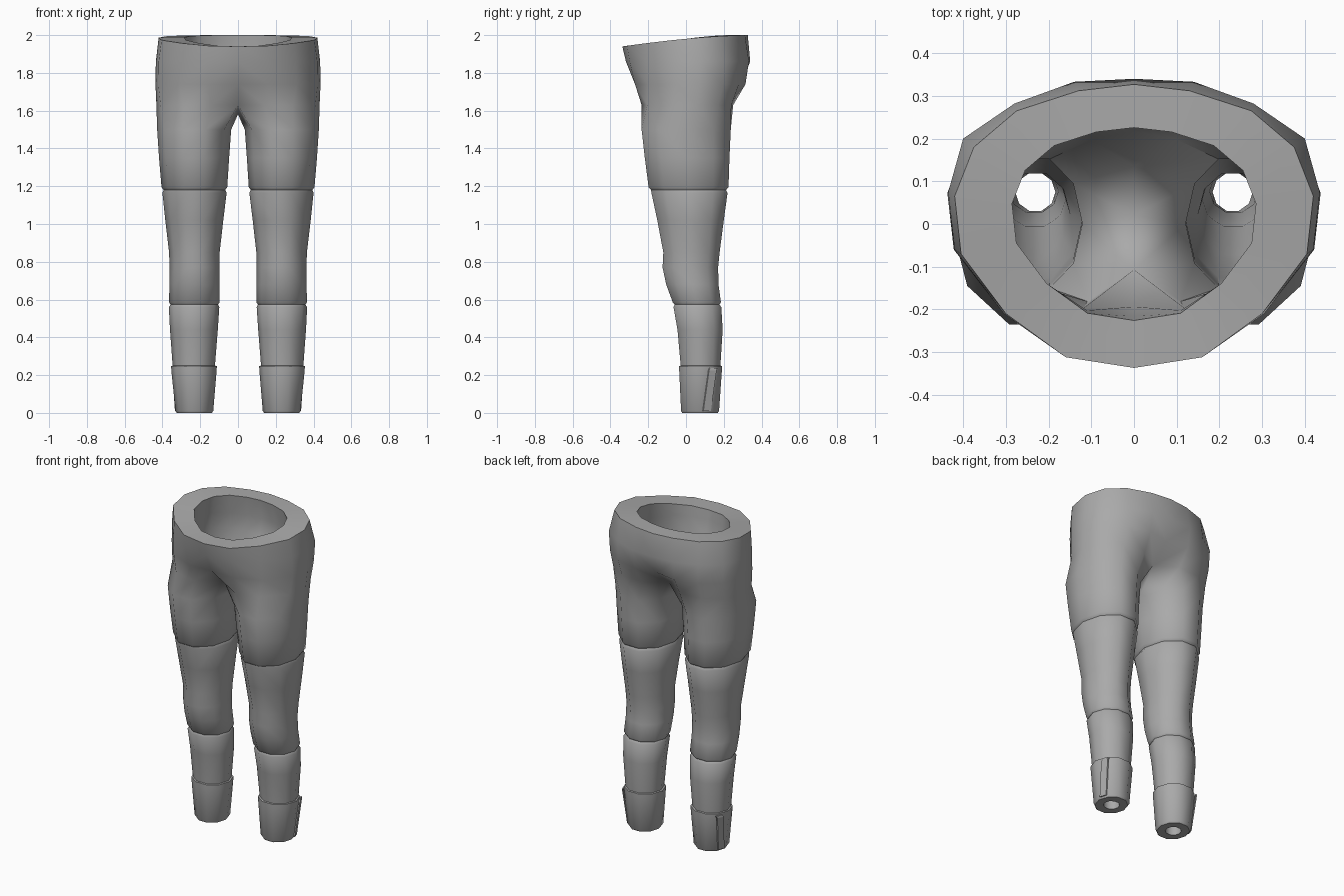
import bpy, bmesh, math

if "Cube" in bpy.data.objects:
    bpy.data.objects.remove(bpy.data.objects["Cube"])

grey = bpy.data.materials.new("mid grey")
grey.diffuse_color = (0.4, 0.4, 0.4, 1)
grey.use_nodes = True
grey.node_tree.nodes["Principled BSDF"].inputs["Base Color"].default_value = grey.diffuse_color


def leg_ring(z, x0, x1, y0, y1, t=0.0):
    """Ten-sided leg section; point 9 is innermost, point 4 outermost."""
    cx, cy = (x0 + x1) / 2, (y0 + y1) / 2
    rx, ry = (x1 - x0) / 2 - t, ((y1 - y0) / 2 - t) / 0.951
    return [(cx + rx * math.cos(math.radians(216 + 36 * k)),
             cy + ry * math.sin(math.radians(216 + 36 * k)), z) for k in range(10)]


def hip_ring(xy, z, s=1.0, cy=0.01):
    """Half hip section from front centre to back centre, z number or function of y."""
    return [(x * s, cy + (y - cy) * s, z(y) if callable(z) else z) for x, y in xy]


def skin(name, rings):
    """Joins a chain of rings with quads and mirrors it to the other side."""
    bm = bmesh.new()
    loops = [[bm.verts.new(p) for p in r] for r in rings]
    for a, b in zip(loops, loops[1:]):
        n = min(len(a), len(b))
        for k in range(10 if n == 10 else 8):
            j = (k + 1) % n
            bm.faces.new((a[k], b[k], b[j], a[j]))
    me = bpy.data.meshes.new(name)
    bm.to_mesh(me)
    bm.free()
    me.materials.append(grey)
    ob = bpy.data.objects.new(name, me)
    bpy.context.collection.objects.link(ob)
    mod = ob.modifiers.new("mirror", 'MIRROR')
    mod.use_axis[0] = True
    mod.merge_threshold = 0.001
    bpy.ops.object.select_all(action='DESELECT')
    ob.select_set(True)
    bpy.context.view_layer.objects.active = ob
    bpy.ops.object.shade_smooth_by_angle(angle=math.radians(45))
    return ob


# Hip sections
waist = [(0, -.337), (.16, -.312), (.30, -.21), (.405, -.07), (.42, .065),
         (.375, .18), (.275, .265), (.13, .312), (0, .327)]
belly = [(0, -.318), (.16, -.298), (.305, -.21), (.42, -.06), (.435, .075),
         (.40, .20), (.28, .282), (.14, .333), (0, .340)]
seat = [(0, -.265), (.16, -.27), (.31, -.20), (.422, -.06), (.437, .072),
        (.395, .195), (.28, .28), (.14, .315), (0, .29)]
fork = [(0, -.14), (.14, -.235), (.29, -.205), (.41, -.07), (.432, .06),
        (.39, .17), (.28, .24), (.13, .25), (0, .17)]


def rim_z(y):
    return 2.0 - 0.06 * ((0.327 - y) / 0.664) ** 1.6


def fork_ring(s, lift):
    r = hip_ring(fork, 1.63, s) + [(0, .02, 1.58)]
    return [(x, y, z + (lift if x == 0 else 0)) for x, y, z in r]


# Outer leg sections: z, inner x, outer x, front y, back y
thigh = [(1.5, .036, .428, -.235, .237), (1.35, .047, .418, -.218, .23),
         (1.195, .057, .405, -.198, .225), (1.18, .068, .394, -.185, .212)]
knee = [(1.18, .068, .394, -.185, .212), (1.165, .060, .400, -.183, .22),
        (1.02, .078, .385, -.152, .20), (.85, .097, .365, -.12, .178),
        (.77, .098, .362, -.124, .17), (.68, .098, .363, -.105, .172),
        (.585, .097, .365, -.07, .185), (.573, .106, .357, -.06, .177)]
calf = [(.573, .106, .357, -.06, .177), (.56, .099, .366, -.066, .187),
        (.44, .107, .36, -.045, .194), (.25, .122, .346, -.028, .182)]
boot = [(.25, .122, .346, -.028, .182), (.248, .112, .354, -.037, .191),
        (.225, .113, .353, -.036, .190), (.01, .131, .331, -.026, .175),
        (0, .138, .324, -.02, .168)]

# Hips and thighs
skin("hips_and_thighs", [hip_ring(waist, rim_z), hip_ring(belly, 1.86),
                         hip_ring(seat, 1.74), fork_ring(1, 0)]
     + [leg_ring(*r) for r in thigh])

# Knee sleeves, calves and boots
skin("knee_sleeves", [leg_ring(*r) for r in knee])
skin("calves", [leg_ring(*r) for r in calf])
skin("boots", [leg_ring(*r) for r in boot])

# Inner lining with the sole and waist edges
inside = [leg_ring(*boot[-1]), leg_ring(0, .131, .331, -.022, .172, .053),
          leg_ring(*calf[-1], .055), leg_ring(*calf[1], .06),
          leg_ring(*knee[4], .052), leg_ring(*knee[1], .06),
          leg_ring(*thigh[1], .075), leg_ring(*thigh[0], .085)]
inside += [fork_ring(.78, .08), hip_ring(seat, 1.78, .74),
           hip_ring(belly, 1.88, .69), hip_ring(waist, rim_z, .68),
           hip_ring(waist, rim_z)]
skin("lining", inside)

# Narrow slanted fold on the outer side of each boot
fold = []
for z, y, x in ((.238, .145, .338), (.225, .14, .342), (.01, .11, .328)):
    fold.append([(x, y - .022, z), (x + .006, y - .018, z),
                 (x - .008, y + .022, z), (x - .016, y + .022, z)])
bm = bmesh.new()
rows = [[bm.verts.new(p) for p in r] for r in fold]
for a, b in zip(rows, rows[1:]):
    for k in range(4):
        j = (k + 1) % 4
        bm.faces.new((a[k], b[k], b[j], a[j]))
bm.faces.new(rows[0])
bm.faces.new(rows[-1][::-1])
bmesh.ops.recalc_face_normals(bm, faces=bm.faces)
me = bpy.data.meshes.new("boot_folds")
bm.to_mesh(me)
bm.free()
me.materials.append(grey)
folds = bpy.data.objects.new("boot_folds", me)
bpy.context.collection.objects.link(folds)
folds.modifiers.new("mirror", 'MIRROR')
